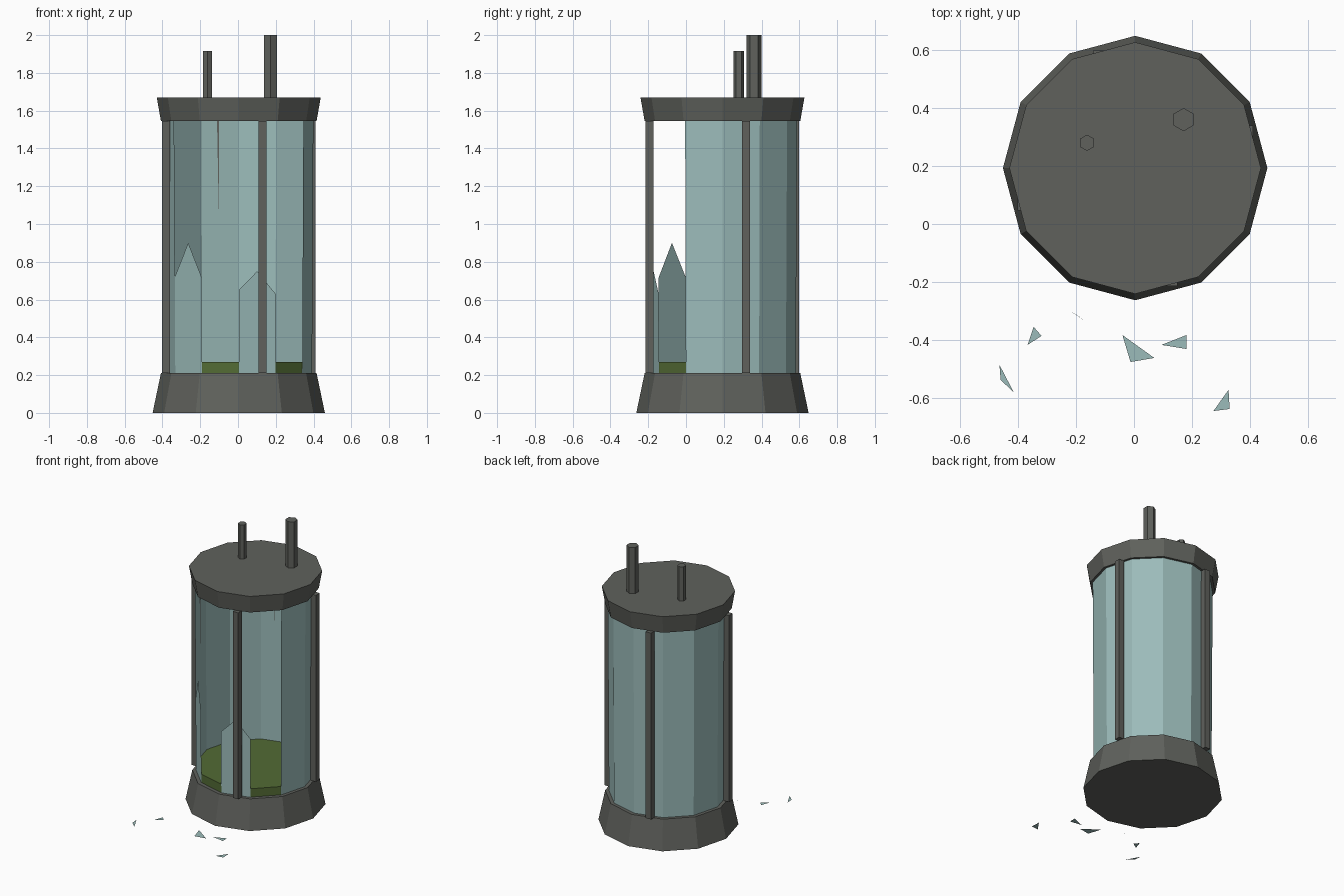
import bpy, bmesh
from math import sin, cos, radians
from mathutils import Vector

cube = bpy.data.objects.get("Cube")
if cube:
    bpy.data.objects.remove(cube, do_unlink=True)

CX, CY = 0.004, 0.193      # axis of the tank
FLOOR, CEIL = 0.21, 1.545  # glass span


def material(name, rgb):
    m = bpy.data.materials.new(name)
    m.use_nodes = True
    m.diffuse_color = (*rgb, 1)
    m.node_tree.nodes["Principled BSDF"].inputs["Base Color"].default_value = (*rgb, 1)
    return m


metal = material("dark grey metal", (0.115, 0.12, 0.108))
glass = material("pale teal glass", (0.33, 0.50, 0.49))
sludge = material("moss green sludge", (0.085, 0.145, 0.035))


def finish(name, bm, mat):
    mesh = bpy.data.meshes.new(name)
    bm.to_mesh(mesh)
    bm.free()
    mesh.materials.append(mat)
    obj = bpy.data.objects.new(name, mesh)
    bpy.context.collection.objects.link(obj)
    return obj


def ring_point(x, y, r, angle, z):
    a = radians(angle)
    return Vector((x + r * cos(a), y + r * sin(a), z))


def prism(name, mat, x, y, z0, z1, r0, r1, sides, start=0):
    """Closed, optionally tapered prism."""
    bm = bmesh.new()
    angles = [start + i * 360 / sides for i in range(sides)]
    low = [bm.verts.new(ring_point(x, y, r0, a, z0)) for a in angles]
    high = [bm.verts.new(ring_point(x, y, r1, a, z1)) for a in angles]
    bm.faces.new(low[::-1])
    bm.faces.new(high)
    for i in range(sides):
        j = (i + 1) % sides
        bm.faces.new((low[i], low[j], high[j], high[i]))
    return finish(name, bm, mat)


# Base, lid, and the liquid left in the bottom
prism("base", metal, CX, CY, 0, FLOOR, 0.456, 0.412, 12)
prism("lid", metal, CX, CY, CEIL, 1.67, 0.412, 0.434, 12)
prism("sludge", sludge, CX, CY, FLOOR, 0.27, 0.385, 0.385, 12)

# Hexagonal pipes on the lid
prism("tall_pipe", metal, 0.171, 0.36, 1.66, 2.0, 0.04, 0.04, 6, 30)
prism("short_pipe", metal, -0.162, 0.28, 1.66, 1.915, 0.028, 0.028, 6, 30)

# Four square posts around the glass
for k in range(4):
    c = ring_point(CX, CY, 0.405, 18 + 90 * k, 0)
    prism(f"post_{k + 1}", metal, c.x, c.y, FLOOR, CEIL, 0.0297, 0.0297, 4, 45)


# Glass wall: whole panes on the back and sides, jagged stumps in front
def glass_point(angle, z):
    r = 0.388 + 0.007 * (z - FLOOR) / (CEIL - FLOOR)
    return ring_point(CX, CY, r, angle, z)


bm = bmesh.new()
for a in range(-30, 210, 30):
    bm.faces.new([bm.verts.new(glass_point(*p)) for p in
                  ((a, FLOOR), (a + 30, FLOOR), (a + 30, CEIL), (a, CEIL))])
for a, left, peak, right in ((210, 0.72, 0.90, 0.715), (270, 0.65, 0.75, 0.63)):
    p0, p1 = glass_point(a, FLOOR), glass_point(a + 30, FLOOR)
    q0, q1 = glass_point(a, left), glass_point(a + 30, right)
    tip = (glass_point(a, peak) + glass_point(a + 30, peak)) / 2
    bm.faces.new([bm.verts.new(p) for p in (p0, p1, q1, tip, q0)])
bmesh.ops.remove_doubles(bm, verts=bm.verts, dist=0.0005)
finish("glass_wall", bm, glass)

# Broken shards lying on the ground
shards = (
    ((-0.22, -0.30), (-0.17, -0.333), (-0.20, -0.312)),
    ((-0.346, -0.355), (-0.319, -0.386), (-0.367, -0.417)),
    ((-0.04, -0.383), (0.07, -0.462), (-0.012, -0.476)),
    ((0.095, -0.417), (0.181, -0.383), (0.181, -0.431)),
    ((-0.464, -0.486), (-0.415, -0.58), (-0.46, -0.538)),
    ((0.326, -0.572), (0.33, -0.638), (0.274, -0.645)),
)
bm = bmesh.new()
for tri in shards:
    face = bm.faces.new([bm.verts.new((x, y, 0.003)) for x, y in tri])
    face.normal_update()
    if face.normal.z < 0:
        face.normal_flip()
finish("glass_shards", bm, glass)
